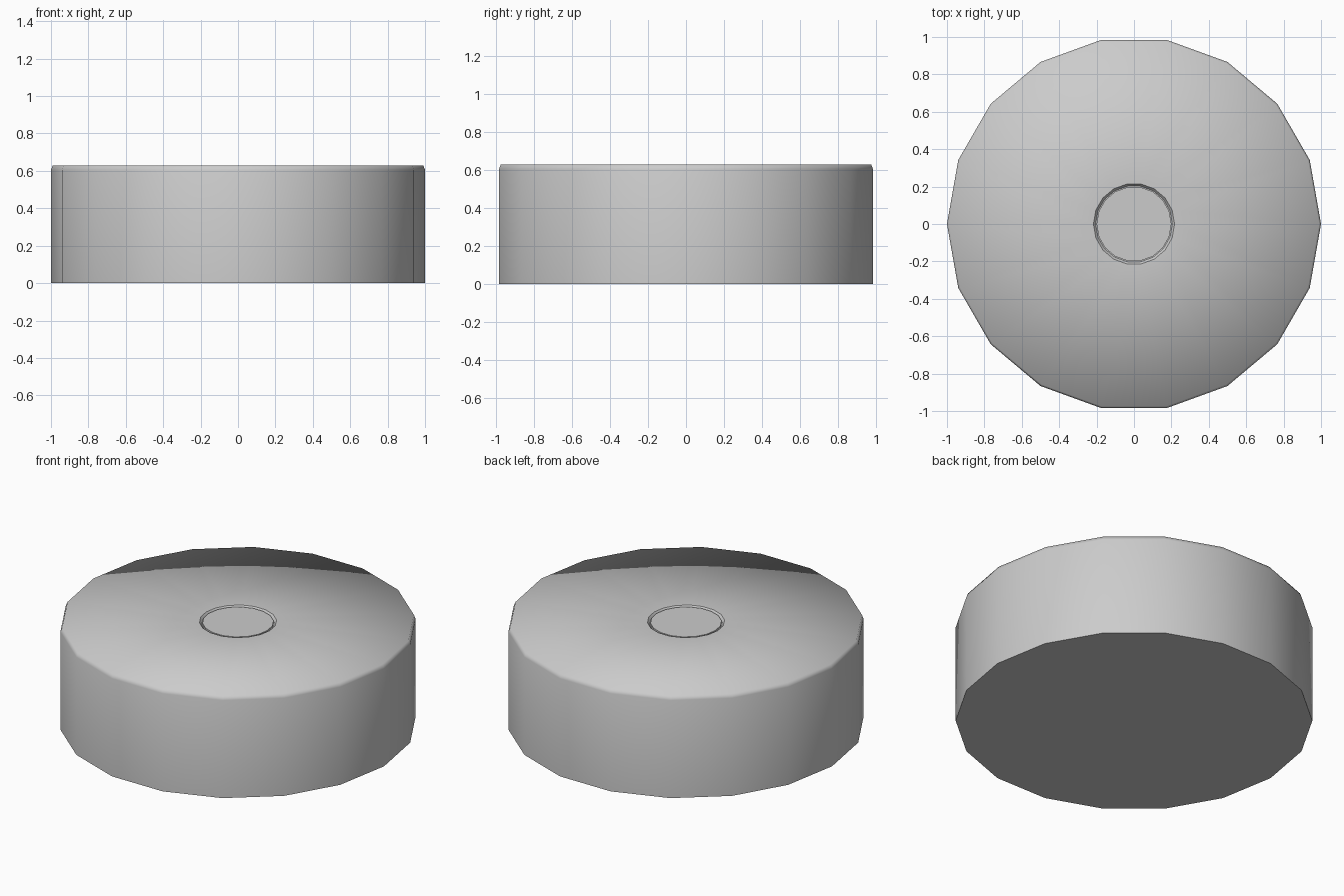
import bpy, bmesh, math

if "Cube" in bpy.data.objects:
    bpy.data.objects.remove(bpy.data.objects["Cube"])

SIDES = 18


def lathe(name, profile, sharp_rings=()):
    """Revolve (radius, z) rings, cap both ends, and crease the chosen rings."""
    bm = bmesh.new()
    rings = []
    for r, z in profile:
        rings.append([bm.verts.new((r * math.cos(math.tau * i / SIDES),
                                    r * math.sin(math.tau * i / SIDES), z))
                      for i in range(SIDES)])
    for low, high in zip(rings, rings[1:]):
        for i in range(SIDES):
            j = (i + 1) % SIDES
            bm.faces.new((low[i], low[j], high[j], high[i]))
    bm.faces.new(rings[0][::-1])
    bm.faces.new(rings[-1])
    for f in bm.faces:
        f.smooth = True
    for k in sharp_rings:
        for i in range(SIDES):
            bm.edges.get((rings[k][i], rings[k][(i + 1) % SIDES])).smooth = False
    mesh = bpy.data.meshes.new(name)
    bm.to_mesh(mesh)
    bm.free()
    obj = bpy.data.objects.new(name, mesh)
    bpy.context.collection.objects.link(obj)
    return obj


# Drum body: smooth wall rolling over a tight rim, with a shallow centre recess
lathe("drum_body",
      [(1.0, 0.0), (1.0, 0.605), (0.99, 0.63), (0.217, 0.63), (0.205, 0.615)],
      sharp_rings=(0, 3, 4))

# Flat centre disc sitting in the recess
lathe("centre_disc", [(0.2, 0.612), (0.2, 0.626)], sharp_rings=(0, 1))
